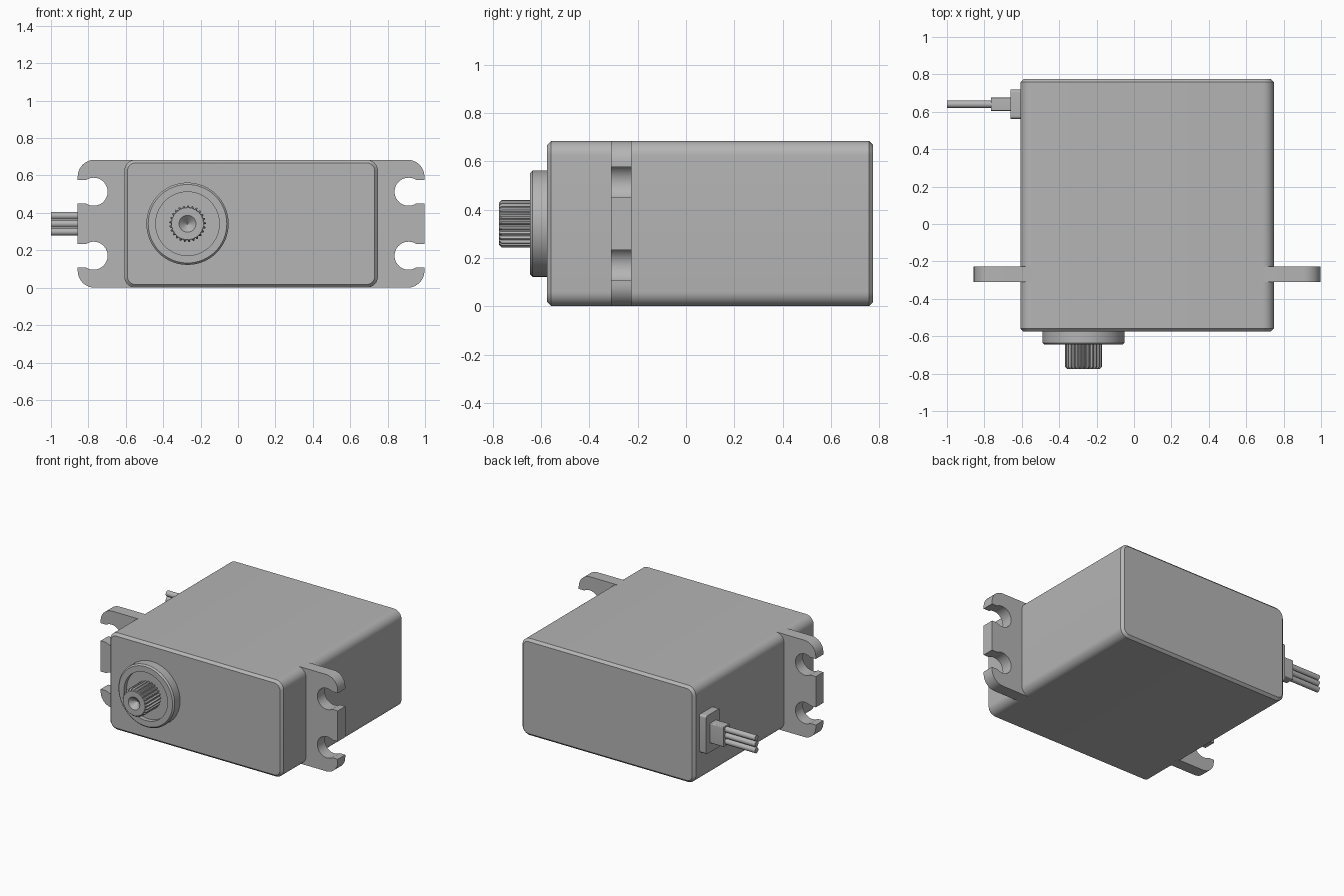
import bpy, bmesh
from math import sin, cos, pi, radians, asin

if "Cube" in bpy.data.objects:
    bpy.data.objects.remove(bpy.data.objects["Cube"])

grey = bpy.data.materials.new("plain grey")
grey.use_nodes = True
grey.diffuse_color = (0.46, 0.46, 0.46, 1)
grey.node_tree.nodes["Principled BSDF"].inputs["Base Color"].default_value = grey.diffuse_color

MID_Z = 0.342        # height of the horizontal symmetry line
SHAFT_X = -0.27
CABLE_Y = 0.64


def arc(cx, cz, r, start, end, steps=8):
    """Points of an arc, angles in degrees."""
    angles = [radians(start + (end - start) * i / steps) for i in range(steps + 1)]
    return [(cx + r * cos(a), cz + r * sin(a)) for a in angles]


def rounded_rect(w, h, r):
    """Outline of a rounded rectangle from its half sizes."""
    pts = []
    for k, (sx, sz) in enumerate([(1, 1), (-1, 1), (-1, -1), (1, -1)]):
        pts += arc(sx * (w - r), sz * (h - r), r, 90 * k, 90 * k + 90)
    return pts


def loft(name, sections, place):
    """Skin a row of (outline, depth) sections and cap both ends."""
    bm = bmesh.new()
    rings = [[bm.verts.new(place(u, v, d)) for u, v in pts] for pts, d in sections]
    for a, b in zip(rings, rings[1:]):
        n = len(a)
        for i in range(n):
            j = (i + 1) % n
            bm.faces.new((a[i], a[j], b[j], b[i]))
    bm.faces.new(rings[0])
    bm.faces.new(rings[-1])
    bmesh.ops.recalc_face_normals(bm, faces=bm.faces)
    mesh = bpy.data.meshes.new(name)
    bm.to_mesh(mesh)
    bm.free()
    mesh.materials.append(grey)
    mesh.shade_smooth()
    mesh.set_sharp_from_angle(angle=radians(30))
    obj = bpy.data.objects.new(name, mesh)
    bpy.context.scene.collection.objects.link(obj)
    return obj


def along_y(cx):
    return lambda u, v, d: (cx + u, d, MID_Z + v)


def along_x(cy, cz):
    return lambda u, v, d: (d, cy + u, cz + v)


def circle(r, steps=64):
    return arc(0, 0, r, 0, 360, steps)[:-1]


# Case: rounded box with chamfered front and back rims
outer = rounded_rect(0.678, MID_Z, 0.06)
inner = rounded_rect(0.661, MID_Z - 0.017, 0.043)
loft("case", [(inner, -0.575), (outer, -0.558), (outer, 0.758), (inner, 0.775)],
     along_y(0.07))

# Mounting ears: each has two round holes that open to the outer edge
slot, hole_r, hole_x, hole_z, edge = 0.0625, 0.075, 0.842, 0.171, 0.927
lip = math_lip = asin(slot / hole_r) * 180 / pi
upper = [(edge, hole_z - slot)]
upper += arc(hole_x, hole_z, hole_r, -lip, lip - 360, 24)
upper += [(edge, hole_z + slot)]
upper += arc(edge - 0.09, MID_Z - 0.09, 0.09, 0, 90)
upper += [(0.62, MID_Z)]
ear = upper + [(x, -z) for x, z in reversed(upper)]
for side, label in ((1, "left"), (-1, "right")):
    outline = [(side * x, z) for x, z in ear]
    loft(label + "_mounting_ear", [(outline, -0.31), (outline, -0.226)], along_y(0.07))

# Shaft collar: ring with a shallow recess
collar = [(0.22, -0.57), (0.22, -0.635), (0.21, -0.645), (0.17, -0.645), (0.17, -0.615)]
loft("shaft_collar", [(circle(r), y) for r, y in collar], along_y(SHAFT_X))

# Splined output shaft with a conical centre bore
TEETH = 25


def spline(r, depth):
    pts = []
    for i in range(TEETH * 4):
        rad = r if i % 4 < 2 else r - depth
        a = 2 * pi * i / (TEETH * 4)
        pts.append((rad * cos(a), rad * sin(a)))
    return pts


shaft = [(spline(0.098, 0.011), -0.61), (spline(0.098, 0.011), -0.763),
         (spline(0.086, 0.001), -0.775), (spline(0.045, 0), -0.775),
         (spline(0.004, 0), -0.735)]
loft("output_shaft", shaft, along_y(SHAFT_X))

# Cable outlet: grommet plate, strain relief and three wires
plate = rounded_rect(0.078, 0.135, 0.015)
loft("cable_grommet", [(plate, -0.6), (plate, -0.66)], along_x(CABLE_Y, MID_Z))
relief = rounded_rect(0.035, 0.07, 0.006)
loft("strain_relief", [(relief, -0.65), (relief, -0.765)], along_x(CABLE_Y, MID_Z))
for i in (-1, 0, 1):
    wire = circle(0.02, 20)
    loft(f"wire_{i + 2}", [(wire, -0.75), (wire, -1.0)],
         along_x(CABLE_Y, MID_Z + 0.043 * i))
